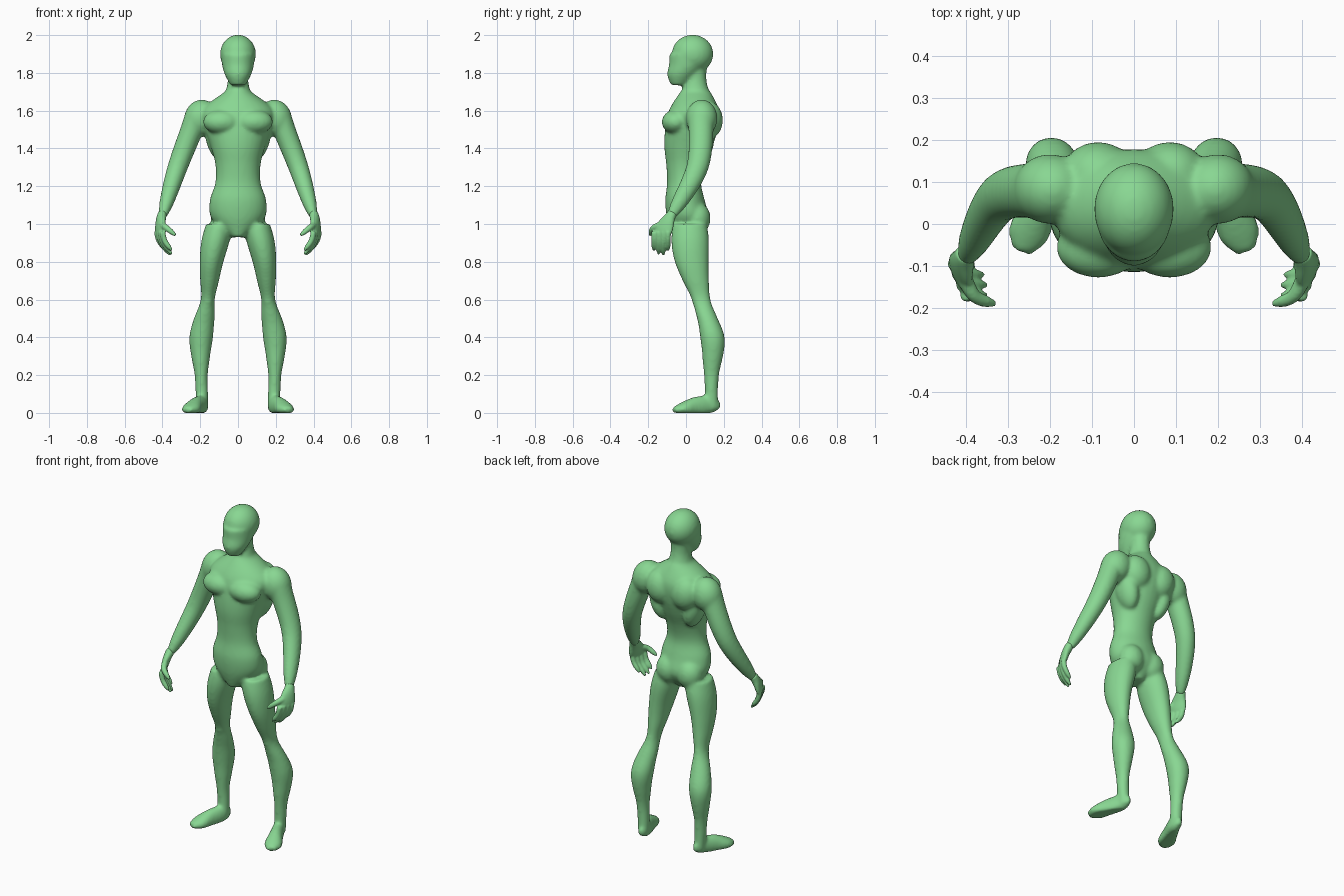
import bpy, bmesh, math
from mathutils import Vector, Matrix

cube = bpy.data.objects.get("Cube")
if cube:
    bpy.data.objects.remove(cube, do_unlink=True)

# One skin colour
skin = bpy.data.materials.new("soft green")
skin.use_nodes = True
GREEN = (0.25, 0.68, 0.29, 1)
skin.diffuse_color = GREEN
skin.node_tree.nodes["Principled BSDF"].inputs["Base Color"].default_value = GREEN

SIDES = 28
RINGS = 40
UP = Vector((0, 0, 1))
DEPTH = Vector((0, 1, 0))


def sample(values, t):
    """Smooth (Catmull-Rom) value at t along an evenly spaced list."""
    last = len(values) - 1
    i = min(int(t * last), last - 1)
    f = t * last - i
    a, b = values[max(i - 1, 0)], values[i]
    c, d = values[i + 1], values[min(i + 2, last)]
    slope_in, slope_out = (c - a) / 2, (d - b) / 2
    turn = (c - b) * 3 - slope_in * 2 - slope_out
    ease = (b - c) * 2 + slope_in + slope_out
    return b + slope_in * f + turn * f * f + ease * f ** 3


def loft(bm, points, widths, depths, side=1, ref=DEPTH, level=False, floor=None):
    """Closed tube along a smooth path; side=-1 builds the mirror image."""
    path = [Vector(p) for p in points]
    spine = [sample(path, i / RINGS) for i in range(RINGS + 1)]
    rings = []
    for i, here in enumerate(spine):
        along = UP
        if not level:
            along = (spine[min(i + 1, RINGS)] - spine[max(i - 1, 0)]).normalized()
        across = ref.cross(along).normalized()
        outward = along.cross(across)
        width, depth = sample(widths, i / RINGS), sample(depths, i / RINGS)
        ring = []
        for k in range(SIDES):
            angle = math.tau * k / SIDES
            co = here + across * width * math.cos(angle) + outward * depth * math.sin(angle)
            if floor is not None:
                co.z = max(co.z, floor)
            co.x *= side
            ring.append(bm.verts.new(co))
        rings.append(ring)
    for low, high in zip(rings, rings[1:]):
        for k in range(SIDES):
            n = (k + 1) % SIDES
            bm.faces.new((low[k], low[n], high[n], high[k]))
    for ring in (rings[0], rings[-1]):
        middle = bm.verts.new(sum((v.co for v in ring), Vector()) / SIDES)
        for k in range(SIDES):
            bm.faces.new((ring[k], ring[(k + 1) % SIDES], middle))


def profile(bm, bottom, top, widths, fronts, backs):
    """Upright central mass from its front and side outlines, evenly spaced in height."""
    step = (top - bottom) / (len(widths) - 1)
    points = [(0, (b - f) / 2, bottom + i * step)
              for i, (f, b) in enumerate(zip(fronts, backs))]
    depths = [(f + b) / 2 for f, b in zip(fronts, backs)]
    loft(bm, points, widths, depths, level=True)


def blob(bm, centre, radii, side=1, lean=0.0):
    """Ellipsoid muscle mass, leaning sideways by an angle."""
    x, y, z = centre
    place = Matrix.Translation((x * side, y, z))
    turn = Matrix.Rotation(lean * side, 4, 'Y')
    bmesh.ops.create_icosphere(bm, subdivisions=4, radius=1,
                               matrix=place @ turn @ Matrix.Diagonal((*radii, 1)))


def finish(bm, name, voxel, rounds):
    """Fuse the masses into one skin and relax it."""
    bmesh.ops.recalc_face_normals(bm, faces=bm.faces)
    mesh = bpy.data.meshes.new(name)
    bm.to_mesh(mesh)
    bm.free()
    mesh.materials.append(skin)
    for face in mesh.polygons:
        face.use_smooth = True
    part = bpy.data.objects.new(name, mesh)
    bpy.context.scene.collection.objects.link(part)
    fuse = part.modifiers.new("fuse", 'REMESH')
    fuse.mode = 'VOXEL'
    fuse.voxel_size = voxel
    fuse.use_smooth_shade = True
    relax = part.modifiers.new("relax", 'SMOOTH')
    relax.factor = 0.5
    relax.iterations = rounds


body = bmesh.new()

# Trunk
profile(body, 0.93, 1.7,
        widths=(.04, .14, .15, .12, .12, .145, .175, .19, .07),
        fronts=(.07, .1, .11, .1, .105, .115, .11, .09, .03),
        backs=(.06, .12, .1, .08, .1, .14, .17, .175, .13))

# Neck
profile(body, 1.66, 1.84, widths=(.08, .055, .055),
        fronts=(.04, .01, 0), backs=(.14, .11, .11))

# Head: face wedge under a round skull
profile(body, 1.735, 1.9, widths=(.04, .07, .085, .09),
        fronts=(.08, .1, .09, .09), backs=(0, .06, .11, .13))
blob(body, (0, .035, 1.9), (.095, .11, .102))

arm_widths = (.065, .06, .057, .053, .047, .037, .022)
for side in (1, -1):
    # Chest, shoulder blade, flank and seat muscles
    blob(body, (.085, -.055, 1.54), (.1, .073, .065), side)
    blob(body, (.085, .12, 1.55), (.085, .075, .1), side, lean=.2)
    blob(body, (.115, .075, 1.45), (.055, .075, .12), side, lean=.25)
    blob(body, (.07, .06, 1.03), (.075, .07, .085), side)

    # Shoulder and arm
    blob(body, (.2, .083, 1.56), (.085, .083, .1), side, lean=-.3)
    loft(body, [(.22, .08, 1.56), (.32, .06, 1.3), (.4, -.08, 1.04)],
         arm_widths, [w * 1.1 for w in arm_widths], side)

    # Leg and kneecap
    loft(body, [(.1, .02, 1), (.14, .03, .8), (.16, .08, .6),
                (.195, .14, .4), (.195, .135, .2), (.187, .135, .02)],
         (.07, .075, .063, .05, .037, .055, .063, .05, .035, .033, .03),
         (.09, .1, .09, .07, .05, .055, .065, .055, .04, .035, .04),
         side, level=True)
    blob(body, (.16, .06, .6), (.03, .03, .04), side)

    # Foot with a flat sole
    loft(body, [(.18, .18, .04), (.19, .12, .04), (.22, .05, .03),
                (.25, -.02, .02), (.27, -.066, .015)],
         (.015, .033, .04, .05, .025), (.02, .05, .055, .035, .015),
         side, ref=UP, floor=0)
finish(body, "body", .009, 11)

# Hands
index, little = Vector((.4, -.17, .96)), Vector((.43, -.095, .96))
for side, name in ((1, "left_hand"), (-1, "right_hand")):
    hand = bmesh.new()
    loft(hand, [(.4, -.07, 1.06), (.41, -.1, 1.01), (.415, -.133, .935)],
         (.022, .024, .022, .018, .008), (.025, .03, .042, .05, .035),
         side, ref=(little - index).normalized())

    # Curled fingers
    for i, length in enumerate((.1, .12, .125, .1)):
        base = index.lerp(little, i / 3)
        curl = [base - Vector((t * t / 2, 0, t)) * length for t in (0, .5, 1)]
        thickness = (.014, .015, .014, .013, .006)
        loft(hand, curl, thickness, thickness, side)

    # Thumb
    thickness = (.016, .018, .016, .014, .007)
    loft(hand, [(.41, -.11, 1), (.38, -.17, .98), (.33, -.19, .94)],
         thickness, thickness, side, ref=UP)
    finish(hand, name, .005, 5)
